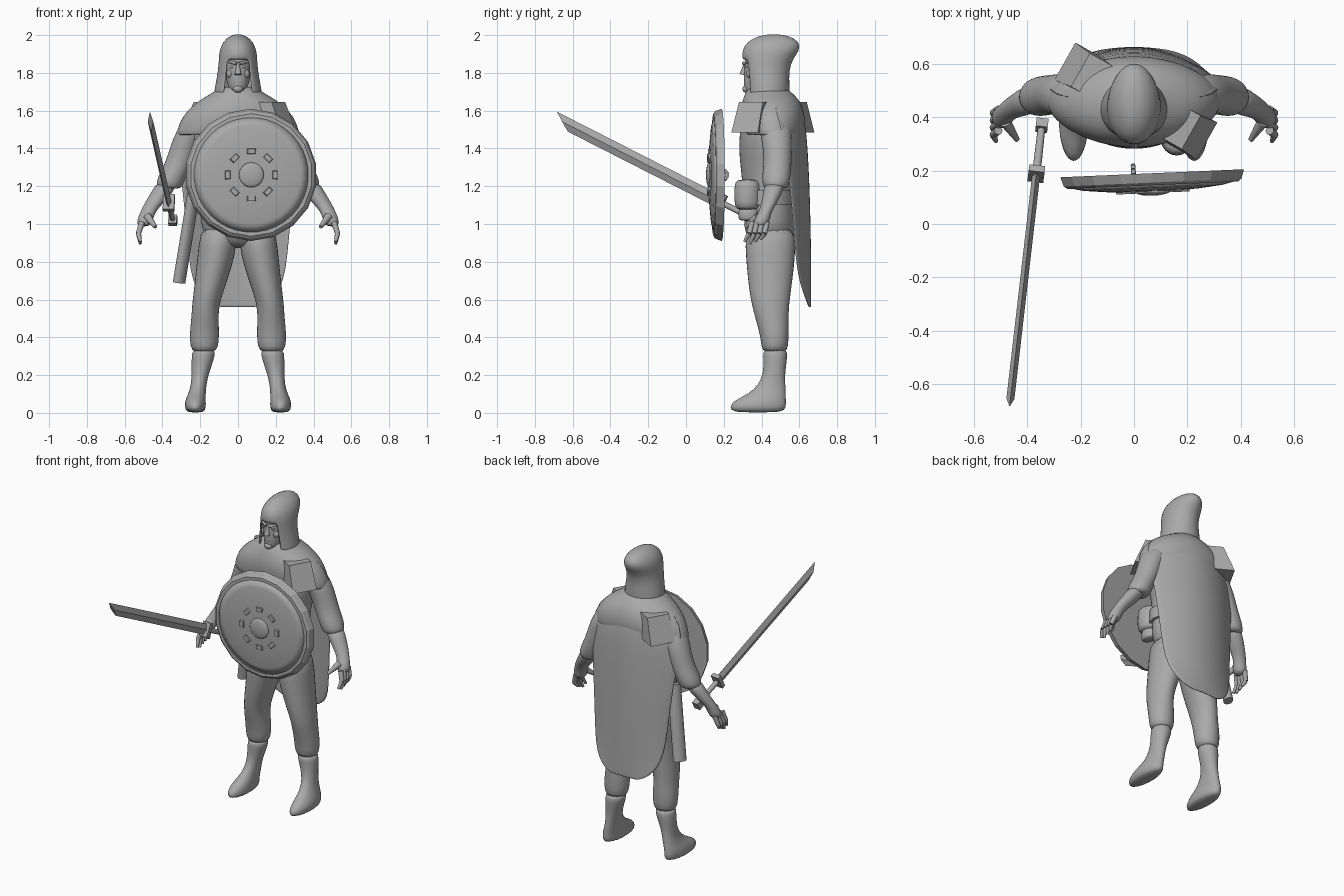
import bpy, bmesh, math
from mathutils import Matrix, Vector

cube = bpy.data.objects.get("Cube")
if cube:
    bpy.data.objects.remove(cube, do_unlink=True)

GREY = bpy.data.materials.new("plain_grey")
GREY.use_nodes = True
GREY.diffuse_color = (0.4, 0.4, 0.4, 1)
GREY.node_tree.nodes["Principled BSDF"].inputs["Base Color"].default_value = (0.4, 0.4, 0.4, 1)


def finish(name, bm, smooth=False, sub=0, thick=0):
    """Turn a bmesh into a named object with its shading and modifiers."""
    bmesh.ops.recalc_face_normals(bm, faces=bm.faces[:])
    mesh = bpy.data.meshes.new(name)
    bm.to_mesh(mesh)
    bm.free()
    mesh.materials.append(GREY)
    ob = bpy.data.objects.new(name, mesh)
    bpy.context.collection.objects.link(ob)
    for p in mesh.polygons:
        p.use_smooth = smooth
    if thick:
        mod = ob.modifiers.new("thickness", "SOLIDIFY")
        mod.thickness = thick
    if sub:
        mod = ob.modifiers.new("rounding", "SUBSURF")
        mod.levels = mod.render_levels = sub
    return ob


def loft(name, rings, n=16, caps=True, smooth=True, sub=1, thick=0, mat=None, hole=None, side=1):
    """Skin elliptical rings given as (x, y, z, rx, ry)."""
    bm = bmesh.new()
    rows = []
    for x, y, z, rx, ry in rings:
        angles = [2 * math.pi * (i + 0.5) / n for i in range(n)]
        rows.append([bm.verts.new((side * (x + rx * math.cos(a)), y + ry * math.sin(a), z)) for a in angles])
    for a, b in zip(rows, rows[1:]):
        for i in range(n):
            j = (i + 1) % n
            bm.faces.new((a[i], a[j], b[j], b[i]))
    if caps:
        bm.faces.new(rows[0])
    if caps or hole:
        bm.faces.new(rows[-1])
    if hole:
        gone = [f for f in bm.faces if hole(f.calc_center_median())]
        bmesh.ops.delete(bm, geom=gone, context="FACES")
    if mat:
        bmesh.ops.transform(bm, matrix=mat, verts=bm.verts)
    return finish(name, bm, smooth, sub, thick)


def box(name, size, mat, taper=(1, 1)):
    """Box whose local top is scaled by taper."""
    bm = bmesh.new()
    bmesh.ops.create_cube(bm, size=1)
    for v in bm.verts:
        top = v.co.z > 0
        v.co.x *= size[0] * (taper[0] if top else 1)
        v.co.y *= size[1] * (taper[1] if top else 1)
        v.co.z *= size[2]
    bmesh.ops.transform(bm, matrix=mat, verts=bm.verts)
    return finish(name, bm)


def rod(name, a, b, r1, r2, sides=10, flat=1):
    a, b = Vector(a), Vector(b)
    d = b - a
    mat = Matrix.Translation((a + b) / 2) @ d.to_track_quat("Z", "Y").to_matrix().to_4x4() @ Matrix.Diagonal((1, flat, 1, 1))
    bm = bmesh.new()
    bmesh.ops.create_cone(bm, cap_ends=True, segments=sides, radius1=r1, radius2=r2, depth=d.length, matrix=mat)
    ob = finish(name, bm, True)
    ob.data.set_sharp_from_angle(angle=math.radians(50))
    return ob


def ball(name, pos, size, mat=Matrix()):
    bm = bmesh.new()
    bmesh.ops.create_uvsphere(bm, u_segments=20, v_segments=12, radius=1,
                              matrix=mat @ Matrix.Translation(pos) @ Matrix.Diagonal((*size, 1)))
    return finish(name, bm, True)


# Torso, belt and pouches
loft("torso", [(0, .45, .87, .07, .09), (0, .45, .93, .18, .135), (0, .445, 1.02, .205, .14),
               (0, .44, 1.14, .195, .135), (0, .44, 1.28, .2, .15), (0, .44, 1.42, .24, .165),
               (0, .45, 1.54, .25, .16), (0, .45, 1.65, .15, .12), (0, .44, 1.74, .065, .07)], n=24)
loft("belt", [(0, .435, 1.1, .215, .148), (0, .435, 1.18, .213, .148)], n=32, sub=0).data.set_sharp_from_angle(angle=.8)
for name, x, y, z, rx, ry, h in (("belt_pouch", .16, .325, 1.155, .065, .072, .17),
                                 ("small_pouch", .16, .33, 1.05, .04, .055, .07)):
    loft(name, [(x, y, z - h / 2, rx * .9, ry * .9), (x, y, z - h / 4, rx, ry),
                (x, y, z + h / 4, rx, ry), (x, y, z + h / 2, rx * .9, ry * .9)], n=12)

# Legs, boots, arms and hands
for side, label in ((1, "left"), (-1, "right")):
    loft(label + "_leg", [(.18, .47, .32, .055, .058), (.178, .47, .345, .076, .072), (.178, .468, .42, .08, .078),
                          (.175, .455, .5, .073, .09), (.172, .447, .57, .073, .1), (.152, .445, .66, .082, .115),
                          (.127, .447, .77, .095, .127), (.108, .447, .88, .104, .137), (.1, .445, 1, .095, .13)], side=side)
    loft(label + "_boot", [(.225, .38, 0, .048, .14), (.226, .38, .03, .058, .153), (.226, .39, .065, .056, .142),
                           (.217, .43, .1, .047, .1), (.208, .455, .15, .041, .072), (.2, .467, .21, .047, .058),
                           (.187, .472, .28, .06, .064), (.182, .472, .322, .063, .066), (.18, .472, .335, .052, .055)], side=side)
    loft(label + "_sleeve", [(.36, .475, 1.185, .05, .055), (.365, .475, 1.2, .074, .07), (.35, .478, 1.25, .076, .077),
                             (.312, .485, 1.32, .076, .075), (.285, .485, 1.4, .078, .078),
                             (.25, .475, 1.49, .082, .088), (.2, .465, 1.57, .07, .08)], side=side)
    loft(label + "_forearm", [(.5, .395, .985, .035, .04), (.492, .4, 1.02, .043, .043), (.478, .42, 1.065, .04, .034),
                              (.445, .44, 1.11, .05, .042), (.4, .46, 1.17, .06, .052), (.37, .475, 1.23, .055, .055)], side=side)
    for i in range(4):
        base = (side * .508, .35 + i * .026, 1.01)
        knuckle = (side * .527, .335 + i * .027, .95)
        tip = (side * .517, .31 + i * .028, .895 + .012 * abs(i - 1))
        rod(label + "_finger", base, knuckle, .016, .014)
        rod(label + "_fingertip", knuckle, tip, .014, .008)
    rod(label + "_thumb", (side * .48, .38, 1.04), (side * .437, .315, .985), .022, .01)

# Shoulder mantle and cape
loft("mantle", [(0, .46, 1.47, .33, .16), (0, .46, 1.53, .315, .172), (0, .455, 1.6, .275, .172),
                (0, .45, 1.66, .2, .15), (0, .435, 1.7, .125, .12), (0, .43, 1.73, .09, .09)],
     n=28, caps=False, thick=.012)
bm = bmesh.new()
rows = []
for z, w, y, depth in ((1.69, .13, .555, .08), (1.62, .27, .61, .14), (1.52, .325, .635, .13), (1.4, .325, .645, .12),
                       (1.2, .3, .655, .1), (1, .28, .66, .09), (.82, .265, .663, .08), (.7, .245, .663, .06),
                       (.62, .2, .663, .03), (.575, .14, .663, .012), (.56, .09, .663, .005)):
    rows.append([bm.verts.new((w * i / 6, y - depth * (i / 6) ** 2, z)) for i in range(-6, 7)])
for a, b in zip(rows, rows[1:]):
    for i in range(12):
        bm.faces.new((a[i], a[i + 1], b[i + 1], b[i]))
finish("cape", bm, True, 1, .01)

# Flared block running diagonally through the shoulders
box("shoulder_block", (.61, .16, .16), Matrix.Translation((.007, .46, 1.565)) @ Matrix.Rotation(math.radians(150.6), 4, "Z"),
    (.78, .9))

# Hood with a face opening
loft("hood", [(0, .43, 1.68, .13, .12), (0, .43, 1.74, .12, .118), (0, .425, 1.81, .107, .122), (0, .43, 1.87, .102, .133),
              (0, .45, 1.92, .1, .155), (0, .462, 1.965, .08, .14), (0, .465, 1.995, .045, .085), (0, .465, 2.004, .015, .03)],
     n=24, caps=False, thick=.012, hole=lambda c: abs(c.x) < .062 and c.y < .4 and c.z < 1.89)

# Face
loft("head", [(0, .36, 1.685, .025, .03), (0, .37, 1.705, .045, .064), (0, .385, 1.75, .06, .08),
              (0, .4, 1.81, .072, .095), (0, .4, 1.87, .075, .092), (0, .41, 1.92, .06, .08)], n=20)
rod("nose", (0, .313, 1.845), (0, .3, 1.79), .008, .018, 8)
ball("mouth", (0, .318, 1.753), (.026, .012, .008))
ball("chin", (0, .32, 1.715), (.026, .022, .02))
for side, label in ((1, "left"), (-1, "right")):
    rod(label + "_brow", (side * .008, .305, 1.85), (side * .052, .33, 1.86), .01, .006, 8)
    ball(label + "_eye", (side * .028, .322, 1.832), (.014, .01, .008))
    ball(label + "_cheek", (side * .042, .338, 1.795), (.02, .018, .022))

# Round shield; its local z points to the front
SHIELD = Matrix.Translation((.068, .19, 1.26)) @ Matrix.Rotation(math.radians(2.5), 4, "Z") @ Matrix.Rotation(math.pi / 2, 4, "X")
loft("shield_rim", [(0, 0, 0, .35, .35), (0, 0, .035, .338, .338), (0, 0, .045, .325, .325)],
     n=18, smooth=False, sub=0, mat=SHIELD)
loft("shield_face", [(0, 0, .04, .325, .325), (0, 0, .055, .26, .26), (0, 0, .064, .17, .17),
                     (0, 0, .068, .08, .08), (0, 0, .069, .02, .02)], n=36, sub=0, mat=SHIELD)
ball("shield_boss", (0, 0, .068), (.066, .066, .016), SHIELD)
for i in range(8):
    box("shield_petal", (.03, .05, .012),
        SHIELD @ Matrix.Rotation(i * math.pi / 4, 4, "Z") @ Matrix.Translation((.125, 0, .068)), (.8, .75))
grip = [Vector((-.07, .03 * math.cos(a), -.032 * math.sin(a))) for a in [math.pi * k / 6 for k in range(7)]]
for a, b in zip(grip, grip[1:]):
    rod("shield_handle", SHIELD @ a, SHIELD @ b, .009, .009, 8)

# Sword; local z runs from pommel to tip and local y across the blade
pommel, tip = Vector((-.345, .37, 1.02)), Vector((-.467, -.69, 1.56))
axis = (tip - pommel).normalized()
across = (Vector((0, 0, 1)) - axis * axis.z).normalized()
flat = across.cross(axis)
SWORD = Matrix((flat, across, axis)).transposed().to_4x4()
SWORD.translation = pommel
length = (tip - pommel).length
bm = bmesh.new()
ends = []
for z, slant in ((.21, 0), (length - .04, .05)):
    ends.append([bm.verts.new(SWORD @ Vector(p)) for p in
                 ((.015, 0, z), (0, .034, z + slant), (-.015, 0, z), (0, -.034, z - slant))])
for i in range(4):
    bm.faces.new((ends[0][i], ends[0][(i + 1) % 4], ends[1][(i + 1) % 4], ends[1][i]))
for end in ends:
    bm.faces.new(end)
finish("sword_blade", bm)
rod("sword_grip", pommel, pommel + axis * .21, .014, .016, 8)
box("sword_guard", (.06, .09, .026), SWORD @ Matrix.Translation((0, 0, .205)))
box("sword_pommel", (.045, .05, .035), SWORD)

# Scabbard on the right hip
rod("scabbard", (-.312, .51, .69), (-.235, .46, 1.16), .042, .042, 14, .7)
